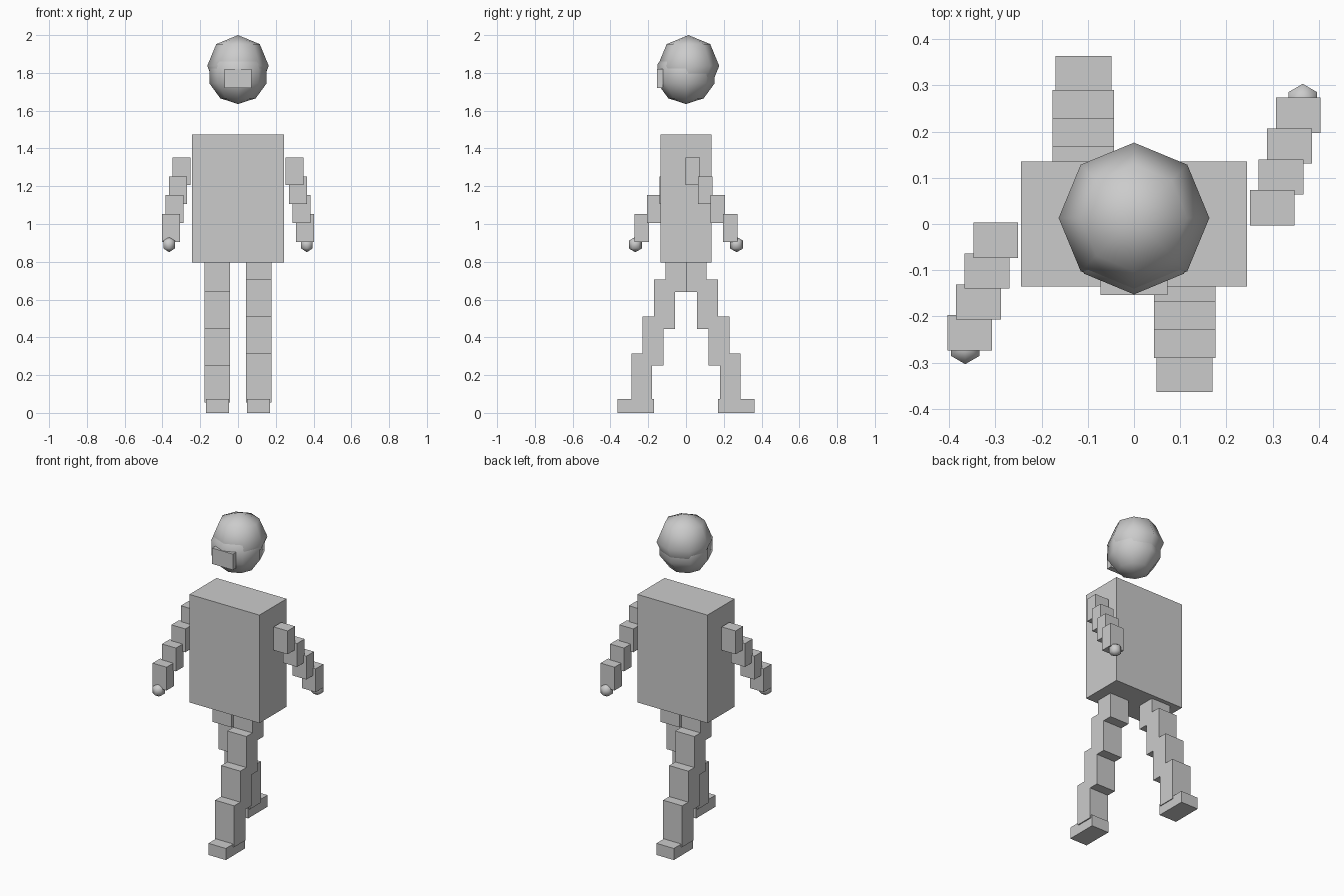
import bpy
from mathutils import Matrix
from math import radians

if "Cube" in bpy.data.objects:
    bpy.data.objects.remove(bpy.data.objects["Cube"])


def box(name, center, size):
    bpy.ops.mesh.primitive_cube_add(size=1, location=center)
    ob = bpy.context.object
    ob.name = name
    ob.data.transform(Matrix.Diagonal((*size, 1)))
    return ob


def ball(name, center, radius, segments, rings, turn=0):
    bpy.ops.mesh.primitive_uv_sphere_add(segments=segments, ring_count=rings,
                                         radius=radius, location=center)
    ob = bpy.context.object
    ob.name = name
    ob.data.transform(Matrix.Rotation(radians(turn), 4, 'Z'))
    bpy.ops.object.shade_smooth()
    return ob


# Torso
box("torso", (0, 0, 1.135), (0.488, 0.27, 0.68))

# Head, hair cap set slightly back, and face plate
ball("head", (0, 0, 1.795), 0.16, 8, 5)
ball("hair_cap", (0, 0.013, 1.837), 0.163, 8, 4)
box("face_plate", (0, -0.137, 1.77), (0.144, 0.033, 0.1))

# Limbs: each side is the other turned half a circle about z
for s, side in ((1, "right"), (-1, "left")):
    for i in range(4):
        # Arm blocks step outward and down
        box(f"{side}_arm_{i + 1}",
            (s * (0.299 + 0.0187 * i), s * (0.035 + 0.0667 * i), 1.279 - 0.1 * i),
            (0.097, 0.076, 0.147))
        # Leg blocks step away from the hip
        box(f"{side}_leg_{i + 1}",
            (s * 0.11, -s * (0.053 + 0.0605 * i), 0.77 - 0.195 * i),
            (0.133, 0.11, 0.26))
    ball(f"{side}_hand", (s * 0.365, s * 0.268, 0.891), 0.0405, 6, 3)
    box(f"{side}_foot", (s * 0.109, -s * 0.267, 0.0365), (0.121, 0.193, 0.073))
